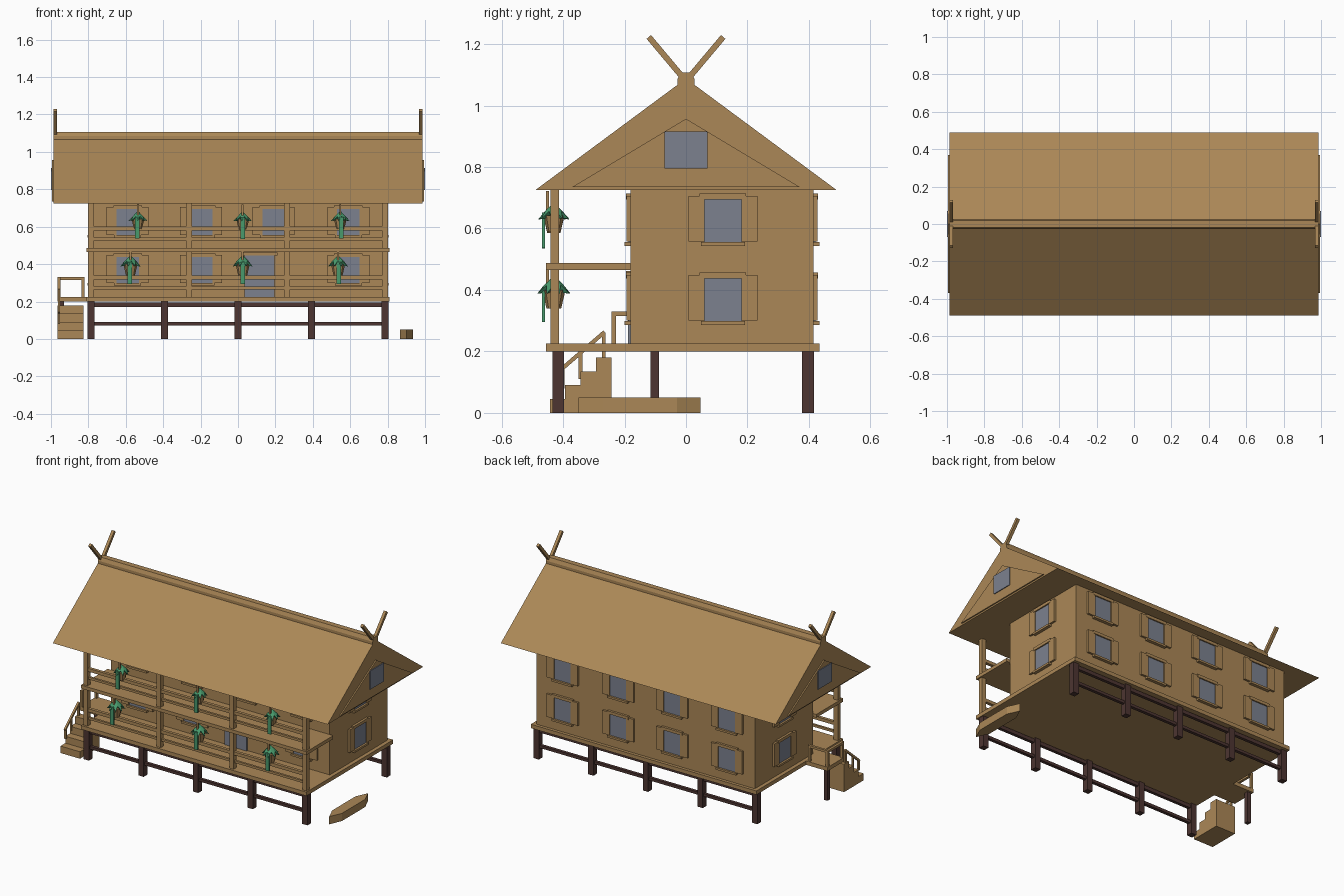
import bpy, bmesh, math
from mathutils import Vector, Matrix

if "Cube" in bpy.data.objects:
    bpy.data.objects.remove(bpy.data.objects["Cube"])


def mat(name, rgb):
    m = bpy.data.materials.new(name)
    m.diffuse_color = (*rgb, 1)
    m.use_nodes = True
    m.node_tree.nodes["Principled BSDF"].inputs["Base Color"].default_value = m.diffuse_color
    return m


WOOD = mat("warm_wood", (0.41, 0.245, 0.095))
DARK = mat("dark_wood", (0.075, 0.036, 0.031))
GLASS = mat("grey_glass", (0.20, 0.22, 0.275))
GREEN = mat("leaf_green", (0.065, 0.32, 0.15))


def build(name, bm, material):
    bmesh.ops.recalc_face_normals(bm, faces=bm.faces)
    me = bpy.data.meshes.new(name)
    bm.to_mesh(me)
    bm.free()
    me.materials.append(material)
    ob = bpy.data.objects.new(name, me)
    bpy.context.collection.objects.link(ob)
    return ob


def box(name, x0, x1, y0, y1, z0, z1, material=WOOD, M=Matrix()):
    bm = bmesh.new()
    S = Matrix.Diagonal((x1 - x0, y1 - y0, z1 - z0, 1))
    T = Matrix.Translation(((x0 + x1) / 2, (y0 + y1) / 2, (z0 + z1) / 2))
    bmesh.ops.create_cube(bm, size=1, matrix=M @ T @ S)
    return build(name, bm, material)


def prism(name, pts, a, b, axis="x", material=WOOD):
    """Extrude a 2D profile: (y, z) along x, or (x, y) along z."""
    bm = bmesh.new()
    rings = []
    for t in (a, b):
        rings.append([bm.verts.new((t, *p) if axis == "x" else (*p, t)) for p in pts])
    for r in rings:
        bm.faces.new(r)
    n = len(pts)
    for i in range(n):
        j = (i + 1) % n
        bm.faces.new((rings[0][i], rings[0][j], rings[1][j], rings[1][i]))
    return build(name, bm, material)


def bar(name, x, p, q, w, material=WOOD):
    """Square bar in the yz plane at x."""
    p, q = Vector(p), Vector(q)
    d = (q - p).normalized() * w / 2
    n = Vector((-d.y, d.x))
    return prism(name, [p + n, q + n, q - n, p - n], x - w / 2, x + w / 2, "x", material)


# main volumes
box("deck", -0.81, 0.81, -0.455, 0.435, 0.2, 0.225)
box("house_body", -0.785, 0.785, -0.18, 0.415, 0.225, 0.726)
box("balcony_floor", -0.81, 0.81, -0.455, -0.18, 0.465, 0.487)

# roof, ridge and gables
prism("roof", [(-0.49, 0.725), (0.49, 0.725), (0.028, 1.067), (-0.028, 1.067)], -0.987, 0.987)
prism("ridge_cap", [(-0.028, 1.06), (0.028, 1.06), (0.028, 1.085), (0.018, 1.107),
                    (-0.018, 1.107), (-0.028, 1.085)], -0.987, 0.987)
for s in (-1, 1):
    prism("gable_panel", [(-0.37, 0.735), (0.37, 0.735), (0, 0.957)], s * 0.98, s * 0.995)
    x0, x1 = sorted((s * 0.993, s))
    box("gable_window", x0, x1, -0.07, 0.07, 0.795, 0.915, GLASS)
    for t in (-1, 1):
        bar("ridge_horn", s * 0.977, (t * 0.005, 1.085), (t * 0.121, 1.223), 0.019)

# stilts and their cross beams
for y in (-0.416, 0.397):
    for i in range(5):
        x = -0.785 + i * 0.3925
        box("stilt", x - 0.019, x + 0.019, y - 0.019, y + 0.019, 0, 0.2, DARK)
    for z0, z1 in ((0.172, 0.195), (0.072, 0.09)):
        box("stilt_beam", -0.785, 0.785, y - 0.01, y + 0.01, z0, z1, DARK)

# balcony posts and rails
for i in range(4):
    x = -0.786 + i * 0.524
    box("balcony_post", x - 0.015, x + 0.015, -0.441, -0.413, 0.225, 0.726)
for f in (0.225, 0.487):
    box("top_rail", -0.786, 0.786, -0.438, -0.418, f + 0.092, f + 0.113)
    box("lower_rail", -0.786, 0.786, -0.434, -0.420, f + 0.04, f + 0.055)


def window(x, y, dz, angle):
    M = Matrix.Translation((x, y, dz)) @ Matrix.Rotation(angle, 4, "Z")
    box("window_glass", -0.062, 0.062, -0.007, 0.002, 0.555, 0.697, GLASS, M)
    box("window_header", -0.076, 0.076, -0.015, 0.002, 0.695, 0.714, WOOD, M)
    box("window_sill", -0.072, 0.072, -0.02, 0.002, 0.543, 0.556, WOOD, M)
    for s in (-1, 1):
        a, b = sorted((s * 0.06, s * 0.112))
        box("shutter", a, b, -0.013, 0.002, 0.557, 0.706, WOOD, M)


# windows on all four walls, door on the ground floor
for dz in (0, -0.257):
    for x in (-0.59, -0.197, 0.19, 0.59):
        if not (dz and x == 0.19):
            window(x, -0.18, dz, 0)
        window(x, 0.415, dz, math.pi)
    window(0.785, 0.12, dz, math.pi / 2)
    window(-0.785, 0.12, dz, -math.pi / 2)
box("door", 0.035, 0.195, -0.189, -0.178, 0.225, 0.445, GLASS)
box("door_header", 0.02, 0.21, -0.195, -0.178, 0.445, 0.461)

# entry platform with railing
box("platform", -0.965, -0.81, -0.243, -0.075, 0.2, 0.225)
box("platform_post", -0.955, -0.929, -0.115, -0.088, 0, 0.2, DARK)
box("platform_side_rail", -0.965, -0.949, -0.243, -0.078, 0.315, 0.33)
box("platform_back_rail", -0.965, -0.82, -0.094, -0.078, 0.315, 0.33)
for x, y in ((-0.957, -0.235), (-0.957, -0.086), (-0.828, -0.086)):
    box("platform_rail_post", x - 0.008, x + 0.008, y - 0.008, y + 0.008, 0.225, 0.32)

# stairs with sloping handrail
steps = [(-0.243, 0), (-0.443, 0)]
for i in range(4):
    steps += [(-0.443 + i * 0.05, 0.045 * (i + 1)), (-0.393 + i * 0.05, 0.045 * (i + 1))]
prism("stairs", steps, -0.965, -0.825)
bar("stair_handrail", -0.957, (-0.41, 0.138), (-0.265, 0.263), 0.013)
for y, z0, z1 in ((-0.268, 0.18, 0.262), (-0.343, 0.11, 0.195), (-0.402, 0.08, 0.145)):
    box("handrail_post", -0.963, -0.951, y - 0.006, y + 0.006, z0, z1)

# canoe lying beside the house
prism("canoe", [(0.90, -0.35), (0.935, -0.27), (0.935, -0.03), (0.90, 0.047),
                (0.865, -0.03), (0.865, -0.27)], 0, 0.05, "z")


def basket(x, z, k, turn, vine):
    y = -0.43
    # tapered pot
    bm = bmesh.new()
    bmesh.ops.create_cone(bm, cap_ends=True, segments=8, radius1=0.024 * k, radius2=0.038 * k,
                          depth=0.06 * k, matrix=Matrix.Translation((x, y, z - 0.03 * k)))
    build("plant_pot", bm, WOOD)
    # drooping star of leaves
    bm = bmesh.new()
    top = bm.verts.new((x, y, z + 0.048 * k))
    low = bm.verts.new((x, y, z - 0.005))
    rim = []
    for i in range(16):
        a = turn + i * math.pi / 8
        r, h = (0.032, 0.016) if i % 2 else (0.056, -0.012)
        rim.append(bm.verts.new((x + r * k * math.cos(a), y + r * k * math.sin(a), z + h * k)))
    for i in range(16):
        for c in (top, low):
            bm.faces.new((c, rim[i], rim[(i + 1) % 16]))
    build("leaves", bm, GREEN)
    # trailing vine and hanger
    box("vine", x + vine - 0.012, x + vine + 0.012, -0.468, -0.458, z - 0.105, z + 0.01, GREEN)
    box("hanger", x - 0.005, x + 0.005, -0.455, -0.445, z + 0.02, z + 0.08)


# hanging baskets on both floors
for i, (x, z, k) in enumerate([(-0.535, 0.642, 0.9), (0.025, 0.64, 0.9), (0.547, 0.642, 0.9),
                               (-0.575, 0.4, 1.0), (0.025, 0.4, 1.0), (0.535, 0.4, 1.0)]):
    basket(x, z, k, i * 0.7, 0.004 * (i % 3 - 1))
